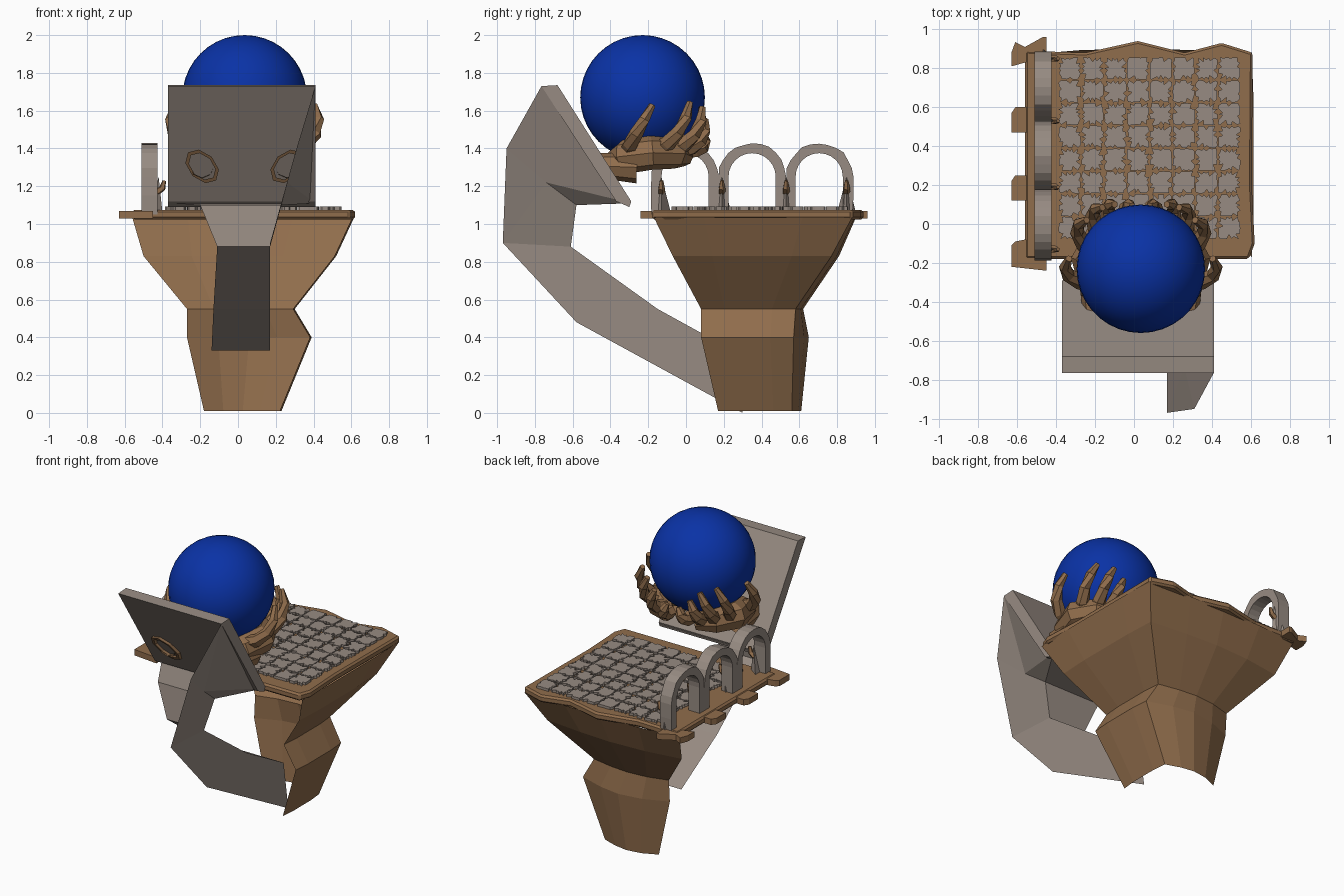
import bpy, bmesh, math, random
from mathutils import Vector

random.seed(4)
cube = bpy.data.objects.get("Cube")
if cube:
    bpy.data.objects.remove(cube, do_unlink=True)


def material(name, rgb):
    m = bpy.data.materials.new(name)
    m.use_nodes = True
    m.diffuse_color = (*rgb, 1)
    m.node_tree.nodes["Principled BSDF"].inputs["Base Color"].default_value = (*rgb, 1)
    return m


WOOD = material("warm brown", (0.28, 0.153, 0.072))
STONE = material("warm grey", (0.31, 0.26, 0.225))
BLUE = material("deep blue", (0.003, 0.032, 0.38))


def mesh(name, verts, faces, mat):
    me = bpy.data.meshes.new(name)
    me.from_pydata([tuple(v) for v in verts], [], faces)
    bm = bmesh.new()
    bm.from_mesh(me)
    bmesh.ops.recalc_face_normals(bm, faces=bm.faces)
    bm.to_mesh(me)
    bm.free()
    me.materials.append(mat)
    ob = bpy.data.objects.new(name, me)
    bpy.context.collection.objects.link(ob)
    return ob


def loft(name, rings, mat, closed=True, caps=True):
    n = len(rings[0])
    verts = [p for r in rings for p in r]
    faces = []
    for k in range(len(rings) - 1):
        for i in range(n if closed else n - 1):
            j = (i + 1) % n
            faces.append((k * n + i, k * n + j, (k + 1) * n + j, (k + 1) * n + i))
    if closed and caps:
        faces += [tuple(range(n)), tuple(range(len(verts) - n, len(verts)))]
    return mesh(name, verts, faces, mat)


def prism(name, outline, z0, z1, mat):
    return loft(name, [[(x, y, z) for x, y in outline] for z in (z0, z1)], mat)


def tube(name, path, radii, mat, sides=6, caps=True):
    path = [Vector(p) for p in path]
    rings = []
    for i, p in enumerate(path):
        d = path[min(i + 1, len(path) - 1)] - path[max(i - 1, 0)]
        q = d.to_track_quat("Z", "Y")
        rings.append([p + q @ Vector((radii[i] * math.cos(a), radii[i] * math.sin(a), 0))
                      for a in (math.tau * s / sides for s in range(sides))])
    return loft(name, rings, mat, caps=caps)


# Pedestal and bowl: a side wall and a back wall meeting at a corner
# Each level: z, left, right, front, back, back corner inset
levels = [(0.01, -.18, .23, .17, .61, .05), (0.40, -.27, .39, .08, .65, .08),
          (0.55, -.27, .30, .08, .62, .04), (0.83, -.50, .52, -.07, .81, .04),
          (1.035, -.56, .615, -.17, .90, .02)]
rings = []
for z, l, r, f, b, inset in levels:
    corner, m = b - inset, (l + r) / 2
    ring = [(r - .01 * (k % 4 == 0), f + (corner - f) * k / 4, z) for k in range(5)]
    ring += [(m + (r - m) * .45, b - inset * .3, z), (m, b, z),
             (m + (l - m) * .5, b - inset * .3, z), (l, corner - .01, z)]
    rings.append(ring)
loft("pedestal_bowl", rings, WOOD, closed=False)

# Table top with an uneven rim
top = prism("table_top", [(-.56, -.18), (.59, -.18), (.62, -.1), (.605, .2), (.61, .88), (.45, .93),
                          (.26, .88), (.02, .94), (-.25, .88), (-.56, .89)], 1.025, 1.075, WOOD)
bev = top.modifiers.new("soft_rim", "BEVEL")
bev.width = .012
bev.segments = 1

# Plank ends poking out along one side
for i, (a, b, flare) in enumerate([(-.22, -.08, -.02), (.12, .25, 0), (.47, .60, 0), (.81, .91, .05)]):
    prism(f"plank_end_{i + 1}", [(-.63, a), (-.45, a + flare), (-.45, b + flare), (-.47, b + flare),
                                 (-.56, b), (-.61, b + flare / 2), (-.63, b - .03)], 1.03, 1.07, WOOD)

# Jagged paving tiles
step = .117
for row in range(8):
    for col in range(8):
        cx, cy = -.33 + col * step, -.02 + row * step
        pts = []
        for k in range(28):
            a = math.tau * (k + random.uniform(-.25, .25)) / 28
            edge = .058 / max(abs(math.cos(a)), abs(math.sin(a)))
            notch = k % 2 and random.random() < .6
            edge *= random.uniform(.55, .85) if notch else random.uniform(.93, 1)
            pts.append((cx + edge * math.cos(a), cy + edge * math.sin(a)))
        prism(f"tile_{row + 1}_{col + 1}", pts, 1.07, 1.092, STONE)

# Stone arches on the plank side
for i in range(3):
    cy = -.005 + i * .355
    rings = []
    spine = [(-1, 0, 1.05), (-1, 0, 1.15)]
    spine += [(-math.cos(math.pi * k / 12), math.sin(math.pi * k / 12), 1.25) for k in range(13)]
    spine += [(1, 0, 1.15), (1, 0, 1.05)]
    for c, s, z in spine:
        out, inn = .178 + random.uniform(-.005, .005), .125
        rings.append([(x, cy + c * rad, z + s * rad)
                      for x, rad in ((-.51, out), (-.425, out), (-.425, inn), (-.51, inn))])
    loft(f"arch_{i + 1}", rings, STONE)

# Buttress spikes and little hooks between the arches
for i, y in enumerate((-.13, .19, .53, .85)):
    mesh(f"arch_spike_{i + 1}", [(-.47, y - .05, 1.06), (-.47, y + .05, 1.06), (-.4, y, 1.06),
                                 (-.42, y, 1.25)], [(0, 1, 2), (0, 1, 3), (1, 2, 3), (2, 0, 3)], STONE)
    tube(f"hook_{i + 1}", [(-.43, y, 1.17), (-.4, y, 1.19), (-.39, y, 1.23)], [.02, .018, .01], WOOD, 5)

# Tilted head slab
rings = [[(x, -.765, 1.73), (x, -.68, 1.735), (x, -.29, 1.12), (x, -.30, 1.09), (x, -.37, 1.12)]
         for x in (-.37, .41)]
loft("head_slab", rings, STONE)

# Bent neck: one side sheet
A, B, C, D, E, F, G, H, I, J, K = range(11)
side = [(.41, -.765, 1.73), (.31, -.95, 1.40), (.17, -.97, .90), (.17, -.58, .48), (.17, .30, 0),
        (.17, .25, .33), (.17, -.15, .55), (.17, -.61, .88), (.23, -.58, 1.10), (.41, -.29, 1.11),
        (.26, -.74, 1.22)]
mesh("neck_side", side, [(A, B, K), (B, C, K), (C, H, K), (H, I, K), (I, J, K), (J, A, K),
                         (C, D, H), (D, G, H), (D, E, F, G)], STONE)

# Bent neck: inner strip running into the pedestal
left_x = [-.37, -.20, -.11, -.13, -.14]
strip = [[side[k], (x, side[k][1], side[k][2])] for k, x in zip((J, I, H, G, F), left_x)]
loft("neck_inner_strip", strip, STONE, closed=False)

# Ball
CENTRE = Vector((.035, -.23, 1.67))
bpy.ops.mesh.primitive_uv_sphere_add(segments=36, ring_count=20, radius=.33, location=CENTRE)
ball = bpy.context.object
ball.name = "ball"
ball.data.materials.append(BLUE)
bpy.ops.object.shade_smooth()


def around(sign, azimuth, elevation, radius):
    a, e = math.radians(azimuth), math.radians(elevation)
    return CENTRE + radius * Vector((sign * math.cos(e) * math.cos(a),
                                     math.cos(e) * math.sin(a), math.sin(e)))


# Hands cupping the ball
for side_name, s in (("left", 1), ("right", -1)):
    x = CENTRE.x + s * .225
    tube(f"{side_name}_wrist", [(x, -.49, 1.31), (x + s * .01, -.40, 1.305), (x + s * .01, -.26, 1.30)],
         [.065, .07, .085], WOOD, 8, caps=False)
    tube(f"{side_name}_palm", [around(s, az, el, .40) for az, el in
                               ((-45, -58), (-22, -52), (10, -47), (40, -48), (65, -52))],
         [.06, .09, .09, .08, .05], WOOD, 8)
    fingers = [(-18, 8, -6), (18, 42, -4), (38, 58, -8), (54, 68, -18), (72, 82, -30)]
    for i, (a0, a1, tip) in enumerate(fingers):
        path, n = [], 5
        for k in range(n):
            t = k / (n - 1)
            bulge = .375 + .045 * math.sin(math.pi * t)
            path.append(around(s, a0 + (a1 - a0) * t, -48 + (tip + 48) * t, bulge))
        tube(f"{side_name}_finger_{i + 1}", path, [.046, .042, .037, .031, .018], WOOD, 6)
    # Oval cuff ring set on the sloping front of the slab
    rings = []
    for k in range(9):
        a = math.tau * k / 8
        ring = []
        for w, d in ((.105, 0), (.105, .025), (.083, .025), (.083, 0)):
            p, q = w * math.cos(a), .68 * w * math.sin(a)
            u, v = s * (p + q) * .71, (p - q) * .71
            z = 1.305 + v
            ring.append((x + u, -.765 + (1.73 - z) * .648 - d, z))
        rings.append(ring)
    loft(f"{side_name}_cuff", rings, WOOD, caps=False)
